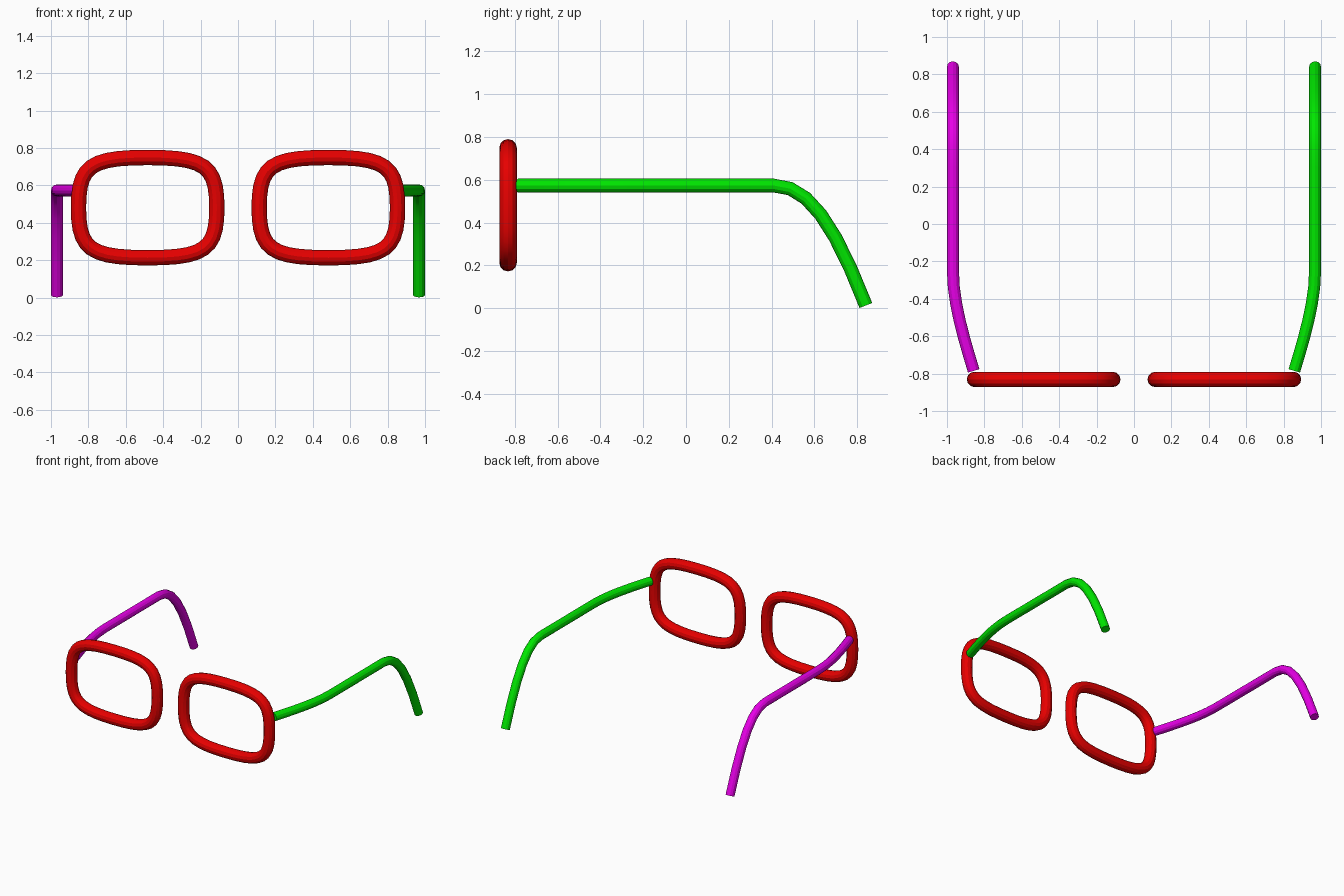
import bpy
import math
from mathutils import Vector

cube = bpy.data.objects.get("Cube")
if cube:
    bpy.data.objects.remove(cube, do_unlink=True)


def make_material(name, color):
    mat = bpy.data.materials.new(name)
    mat.use_nodes = True
    mat.diffuse_color = color
    mat.node_tree.nodes["Principled BSDF"].inputs["Base Color"].default_value = color
    return mat


def tube(name, knots, radius, mat, closed=False, steps=6):
    """Sweep a twelve-sided tube along Bezier knots given as (left handle, point, right handle)."""
    curve = bpy.data.curves.new(name + "_path", "CURVE")
    curve.dimensions = "3D"
    curve.bevel_depth = radius
    curve.bevel_resolution = 4
    curve.resolution_u = steps
    curve.use_fill_caps = not closed
    spline = curve.splines.new("BEZIER")
    spline.bezier_points.add(len(knots) - 1)
    spline.use_cyclic_u = closed
    for bp, (left, point, right) in zip(spline.bezier_points, knots):
        bp.handle_left_type = bp.handle_right_type = "FREE"
        bp.co, bp.handle_left, bp.handle_right = point, left, right
    obj = bpy.data.objects.new(name, curve)
    bpy.context.collection.objects.link(obj)
    bpy.ops.object.select_all(action="DESELECT")
    obj.select_set(True)
    bpy.context.view_layer.objects.active = obj
    bpy.ops.object.convert(target="MESH")
    obj = bpy.context.object
    obj.data.materials.clear()
    obj.data.materials.append(mat)
    bpy.ops.object.shade_smooth_by_angle(angle=math.radians(25))


red = make_material("rim red", (0.8, 0, 0, 1))
green = make_material("left temple green", (0, 0.8, 0, 1))
purple = make_material("right temple purple", (0.8, 0, 0.8, 1))


def rim_knots(side):
    # Rounded rectangle from four knots with long handles
    center = Vector((side * 0.483, -0.831, 0.481))
    across, up = Vector((0.37, 0, 0)), Vector((0, 0, 0.268))
    fullness = 0.83
    knots = []
    for arm, tangent in ((across, up), (up, -across), (-across, -up), (-up, across)):
        p = center + arm
        knots.append((p - tangent * fullness, p, p + tangent * fullness))
    return knots


def temple_knots(side):
    # Hinge flare, straight arm, then ear hook
    z = 0.573
    knots = [
        ((0.84, -0.84, z), (0.857, -0.785, z), (0.91, -0.61, z)),
        ((0.968, -0.42, z), (0.968, -0.25, z), (0.968, 0, z)),
        ((0.968, 0.2, z), (0.968, 0.41, z), (0.968, 0.57, z)),
        ((0.968, 0.69, 0.40), (0.968, 0.84, 0.013), (0.968, 0.86, -0.04)),
    ]
    return [[Vector((side * x, y, h)) for x, y, h in k] for k in knots]


for label, side, temple_mat in (("left", 1, green), ("right", -1, purple)):
    tube(label + "_rim", rim_knots(side), 0.041, red, closed=True, steps=10)
    tube(label + "_temple", temple_knots(side), 0.032, temple_mat)
